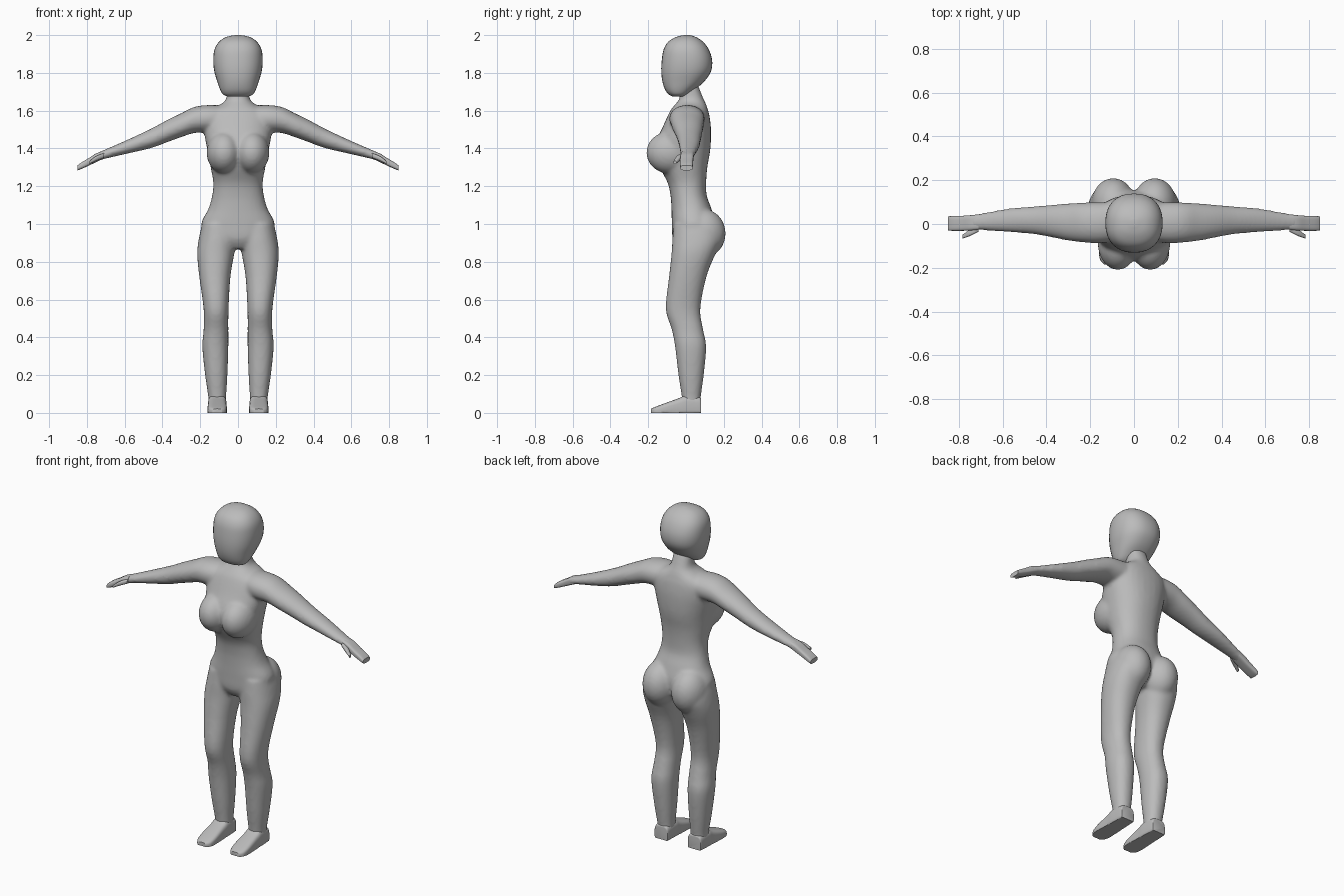
import bpy
import bmesh
import math
from mathutils import Matrix, Vector

default_cube = bpy.data.objects.get("Cube")
if default_cube:
    bpy.data.objects.remove(default_cube, do_unlink=True)

grey = bpy.data.materials.new("plain_grey")
grey.use_nodes = True
grey.diffuse_color = (0.5, 0.5, 0.5, 1)
for node in grey.node_tree.nodes:
    if node.type == "BSDF_PRINCIPLED":
        node.inputs["Base Color"].default_value = grey.diffuse_color
        node.inputs["Roughness"].default_value = 0.6


def spline(rings, steps):
    """Smoothly interpolate between the measured cross-sections."""
    result = []
    last = len(rings) - 1
    for i in range(last):
        quad = [rings[max(i - 1, 0)], rings[i], rings[i + 1], rings[min(i + 2, last)]]
        for s in range(steps):
            t = s / steps
            result.append([
                b + 0.5 * t * (c - a + t * (2 * a - 5 * b + 4 * c - d + t * (3 * (b - c) + d - a)))
                for a, b, c, d in zip(*quad)])
    result.append(rings[last])
    return result


def add_loft(bm, axis, rings, power=2.0, side=1, segments=32, steps=4):
    """Each ring is (position on axis, low a, high a, low b, high b)."""
    loops = []
    for pos, a0, a1, b0, b1 in spline(rings, steps):
        loop = []
        for k in range(segments):
            angle = math.tau * k / segments
            c, s = math.cos(angle), math.sin(angle)
            a = (a0 + a1) / 2 + (a1 - a0) / 2 * math.copysign(abs(c) ** (2 / power), c)
            b = (b0 + b1) / 2 + (b1 - b0) / 2 * math.copysign(abs(s) ** (2 / power), s)
            x, y, z = {"X": (pos, a, b), "Y": (a, pos, b), "Z": (a, b, pos)}[axis]
            loop.append(bm.verts.new((x * side, y, max(z, 0))))
        loops.append(loop)
    faces = [bm.faces.new(loops[0]), bm.faces.new(loops[-1])]
    for low, high in zip(loops, loops[1:]):
        for k in range(segments):
            n = (k + 1) % segments
            faces.append(bm.faces.new((low[k], low[n], high[n], high[k])))
    bmesh.ops.recalc_face_normals(bm, faces=faces)


def add_ellipsoid(bm, centre, radii):
    matrix = Matrix.Translation(centre) @ Matrix.Diagonal((*radii, 1))
    bmesh.ops.create_uvsphere(bm, u_segments=32, v_segments=20, radius=1, matrix=matrix)


def make_object(name, bm):
    mesh = bpy.data.meshes.new(name)
    bm.to_mesh(mesh)
    bm.free()
    obj = bpy.data.objects.new(name, mesh)
    bpy.context.collection.objects.link(obj)
    mesh.materials.clear()
    mesh.materials.append(grey)
    bpy.ops.object.select_all(action="DESELECT")
    obj.select_set(True)
    bpy.context.view_layer.objects.active = obj
    bpy.ops.object.shade_smooth_by_angle(angle=math.radians(45))
    return obj


# Cross-sections of the torso and neck: height, half width, front, back
torso = [(.87, .08, -.04, .10), (.92, .17, -.07, .14), (1.0, .195, -.075, .155),
         (1.08, .157, -.077, .135), (1.15, .137, -.082, .11), (1.22, .131, -.098, .107),
         (1.3, .145, -.14, .113), (1.38, .16, -.168, .127), (1.44, .172, -.158, .132),
         (1.51, .182, -.125, .132), (1.57, .18, -.098, .125), (1.605, .15, -.08, .116),
         (1.635, .09, -.056, .106), (1.665, .062, -.035, .092), (1.74, .055, -.03, .062)]

# Leg from hip to ankle: height, inside, outside, front, back
leg = [(1.0, .01, .19, -.065, .17), (.92, .006, .208, -.072, .185),
       (.84, .02, .216, -.077, .155), (.72, .04, .205, -.09, .108),
       (.55, .05, .182, -.107, .076), (.44, .051, .182, -.075, .091),
       (.35, .051, .189, -.058, .107), (.2, .056, .174, -.04, .094),
       (.08, .063, .157, -.022, .078), (.04, .063, .157, -.022, .078)]

# Arm from chest to wrist: reach, front, back, underside, top
arm = [(.05, -.07, .1, 1.49, 1.625), (.15, -.088, .1, 1.485, 1.63),
       (.23, -.084, .098, 1.482, 1.62), (.3, -.076, .094, 1.46, 1.587),
       (.37, -.062, .088, 1.435, 1.553), (.46, -.046, .08, 1.402, 1.505),
       (.57, -.037, .071, 1.376, 1.453), (.7, -.029, .049, 1.346, 1.396),
       (.75, -.029, .044, 1.33, 1.376)]

# Fuse the body volumes and soften the joins
bm = bmesh.new()
add_loft(bm, "Z", [(z, -w, w, front, back) for z, w, front, back in torso], 2.25)
for side in (1, -1):
    add_loft(bm, "Z", leg, 2.2, side)
    add_loft(bm, "X", arm, 2.1, side)
    add_ellipsoid(bm, (side * .074, -.085, 1.378), (.092, .125, .112))
    add_ellipsoid(bm, (side * .095, .09, .95), (.1, .12, .13))
body = make_object("body_blend", bm)
fuse = body.modifiers.new("fuse", "REMESH")
fuse.mode = "VOXEL"
fuse.voxel_size = 0.01
soften = body.modifiers.new("soften", "SMOOTH")
soften.factor = 0.5
soften.iterations = 7
blended = bpy.data.meshes.new_from_object(
    body.evaluated_get(bpy.context.evaluated_depsgraph_get()))
bpy.data.objects.remove(body, do_unlink=True)

# Divide the body along the hip and chest seams
hip_seam, chest_seam = 1.07, 1.465
for name, low, high in (("hips_and_legs", None, hip_seam),
                        ("midriff", hip_seam, chest_seam),
                        ("shoulders_and_arms", chest_seam, None)):
    # arms hang below the chest seam, so they stay whole with the shoulders
    bm = bmesh.new()
    bm.from_mesh(blended)
    bmesh.ops.bisect_plane(bm, geom=bm.verts[:] + bm.edges[:] + bm.faces[:],
                           plane_co=(0, 0, hip_seam), plane_no=(0, 0, 1))
    bmesh.ops.bisect_plane(bm, geom=bm.verts[:] + bm.edges[:] + bm.faces[:],
                           plane_co=(0, 0, chest_seam), plane_no=(0, 0, 1))

    def region(face):
        c = face.calc_center_median()
        if c.z < hip_seam:
            return "hips_and_legs"
        on_arm = abs(c.x) > .24
        return "midriff" if c.z < chest_seam and not on_arm else "shoulders_and_arms"

    unwanted = [f for f in bm.faces if region(f) != name]
    bmesh.ops.delete(bm, geom=unwanted, context="FACES")
    make_object(name, bm)
bpy.data.meshes.remove(blended)

# Head: an egg with the jaw sloping up towards the back
head = [(1.674, .05, -.07, -.01), (1.685, .078, -.09, .01), (1.71, .094, -.11, .045),
        (1.755, .11, -.125, .097), (1.81, .126, -.131, .133), (1.87, .131, -.128, .138),
        (1.925, .124, -.118, .12), (1.965, .1, -.094, .09), (1.99, .062, -.052, .052),
        (2.0, .015, -.01, .02)]
bm = bmesh.new()
add_loft(bm, "Z", [(z, -w, w, front, back) for z, w, front, back in head], 2.3)
make_object("head", bm)

# Mitten hands with thumbs, and flat-soled feet
hand = [(.71, -.026, .042, 1.347, 1.388), (.75, -.03, .04, 1.328, 1.374),
        (.79, -.031, .037, 1.309, 1.349), (.83, -.031, .036, 1.291, 1.325),
        (.85, -.03, .035, 1.284, 1.31)]
thumb = [(.71, -.035, -.01, 1.35, 1.375), (.75, -.055, -.026, 1.334, 1.36),
         (.785, -.067, -.05, 1.318, 1.334)]
foot = [(.08, .07, .15, -.02, .07), (.07, .065, .155, -.02, .085),
        (0, .061, .159, -.02, .092), (-.04, .061, .159, -.02, .077),
        (-.12, .059, .161, -.02, .048), (-.165, .066, .154, -.02, .031),
        (-.185, .085, .135, -.02, .022)]
for side, label in ((1, "left"), (-1, "right")):
    for part, axis, rings, power in (("hand", "X", hand, 3.5),
                                     ("thumb", "X", thumb, 2.5),
                                     ("foot", "Y", foot, 3.5)):
        bm = bmesh.new()
        add_loft(bm, axis, rings, power, side)
        make_object(f"{label}_{part}", bm)
